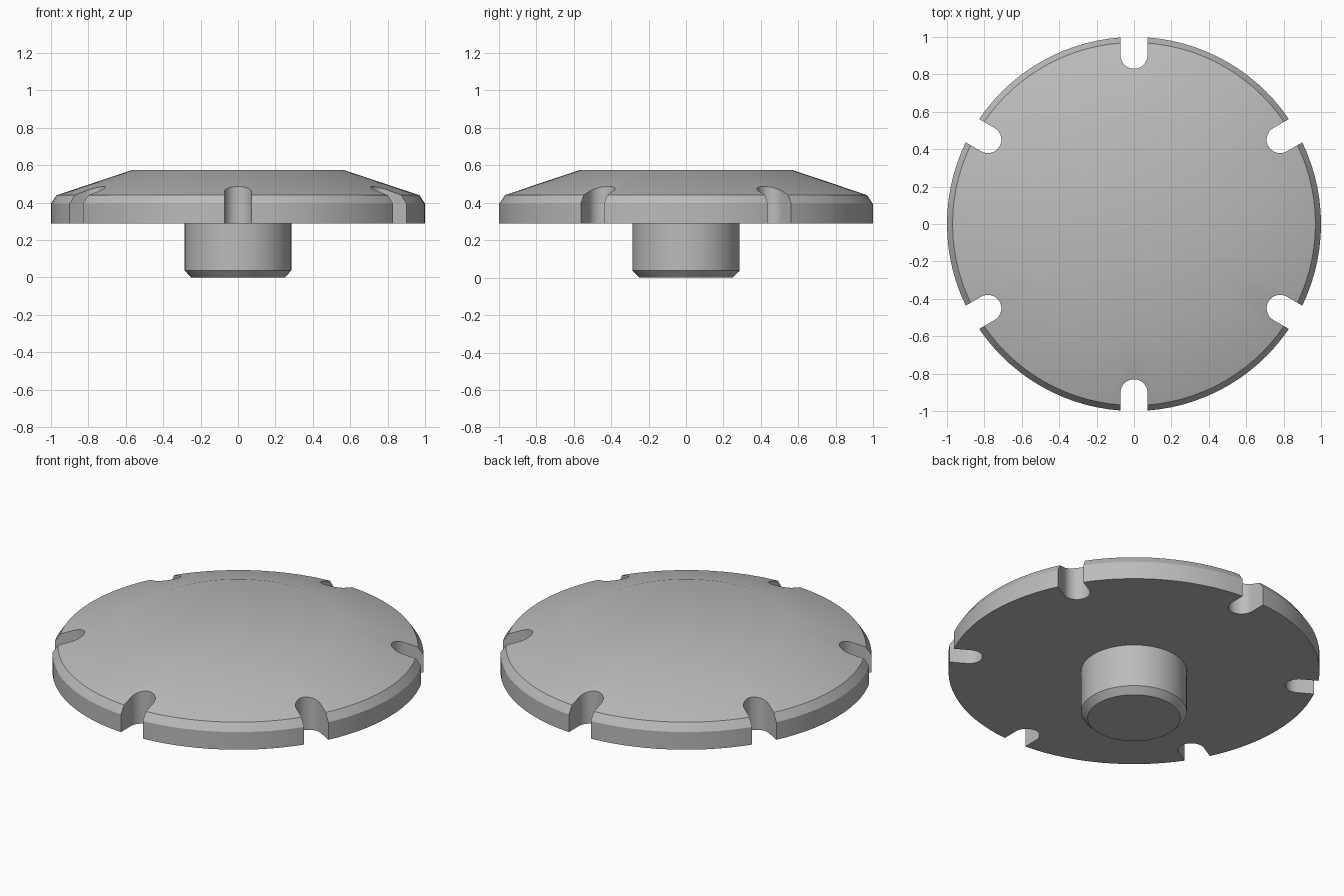
import bpy, bmesh, math
from mathutils import Matrix, Vector

cube = bpy.data.objects.get("Cube")
if cube:
    bpy.data.objects.remove(cube, do_unlink=True)

SEGMENTS = 96

# Single grey metal material
grey = bpy.data.materials.new("grey_metal")
grey.use_nodes = True
colour = (0.5, 0.5, 0.5, 1)
grey.diffuse_color = colour
grey.node_tree.nodes["Principled BSDF"].inputs["Base Color"].default_value = colour


def make_object(name, bm):
    bmesh.ops.recalc_face_normals(bm, faces=bm.faces)
    mesh = bpy.data.meshes.new(name)
    bm.to_mesh(mesh)
    bm.free()
    mesh.materials.append(grey)
    obj = bpy.data.objects.new(name, mesh)
    bpy.context.collection.objects.link(obj)
    return obj


def lathe(name, profile):
    """Stack rings of (radius, height) and cap both ends."""
    bm = bmesh.new()
    rings = []
    for radius, z in profile:
        angles = [math.tau * i / SEGMENTS for i in range(SEGMENTS)]
        rings.append([bm.verts.new((radius * math.cos(a), radius * math.sin(a), z)) for a in angles])
    for low, high in zip(rings, rings[1:]):
        for i in range(SEGMENTS):
            j = (i + 1) % SEGMENTS
            bm.faces.new((low[i], low[j], high[j], high[i]))
    bm.faces.new(rings[0])
    bm.faces.new(rings[-1])
    return make_object(name, bm)


# Chamfered stub, flat underside, rim, bevel and sloping top
cap = lathe("cap_with_stub", [
    (0.25, 0), (0.285, 0.037), (0.285, 0.29), (1, 0.29),
    (1, 0.395), (0.97, 0.44), (0.565, 0.575)])

# Six round-ended slots around the rim
bm = bmesh.new()
slot_radius, slot_centre = 0.072, 0.902
outline = [(1.2, -slot_radius), (1.2, slot_radius)]
for i in range(17):
    a = math.pi / 2 + math.pi * i / 16
    outline.append((slot_centre + slot_radius * math.cos(a), slot_radius * math.sin(a)))
for k in range(6):
    turn = Matrix.Rotation(math.radians(30 + 60 * k), 3, "Z")
    face = bm.faces.new([bm.verts.new(turn @ Vector((x, y, 0.2))) for x, y in outline])
    extruded = bmesh.ops.extrude_face_region(bm, geom=[face])["geom"]
    top = [v for v in extruded if isinstance(v, bmesh.types.BMVert)]
    bmesh.ops.translate(bm, verts=top, vec=(0, 0, 0.5))
cutter = make_object("slot_cutter", bm)
cutter.hide_render = True

# Apply the cut, then remove the helper
cut = cap.modifiers.new("slots", "BOOLEAN")
cut.operation = "DIFFERENCE"
cut.solver = "EXACT"
cut.object = cutter
bpy.ops.object.select_all(action="DESELECT")
bpy.context.view_layer.objects.active = cap
cap.select_set(True)
bpy.ops.object.modifier_apply(modifier=cut.name)
bpy.data.objects.remove(cutter, do_unlink=True)

# Smooth round walls, crisp rim edges
bpy.ops.object.shade_smooth_by_angle(angle=math.radians(30))
